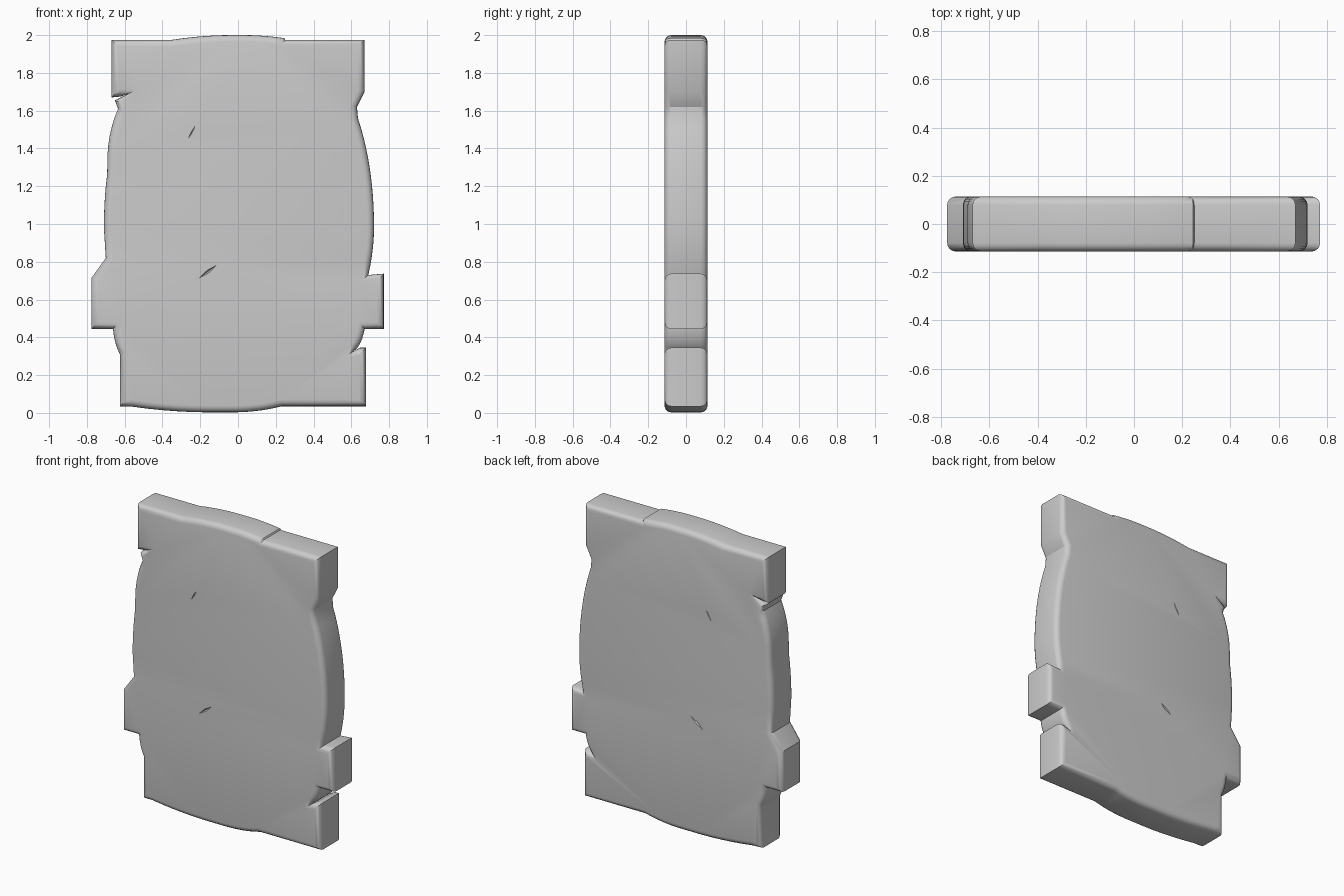
import bpy, bmesh, math
from mathutils import Vector

if "Cube" in bpy.data.objects:
    bpy.data.objects.remove(bpy.data.objects["Cube"])

HALF = 0.114      # half thickness
RIM = 0.035       # rounded rim radius
STEPS = 4


def curve(a, ctrl, b, n=8):
    """Quadratic curve points from a to b, both included."""
    a, c, b = Vector(a), Vector(ctrl), Vector(b)
    return [(1 - t) ** 2 * a + 2 * t * (1 - t) * c + t * t * b
            for t in (i / n for i in range(n + 1))]


def pts(*coords):
    return [Vector(c) for c in coords]


# Slab outline, clockwise seen from the front (x, z)
outline = (
    pts((-0.67, 1.975))
    + curve((-0.35, 1.975), (-0.19, 2.0), (-0.03, 2.0), 6)
    + curve((0.03, 2.0), (0.13, 2.0), (0.245, 1.984), 5)
    + pts((0.25, 1.975), (0.67, 1.975), (0.67, 1.70), (0.63, 1.62))
    + curve((0.635, 1.56), (0.715, 1.32), (0.72, 1.02), 9)
    + curve((0.72, 0.98), (0.72, 0.86), (0.69, 0.73), 5)
    + pts((0.772, 0.737), (0.772, 0.445), (0.67, 0.445))
    + curve((0.668, 0.43), (0.65, 0.35), (0.61, 0.325), 4)
    + pts((0.645, 0.345), (0.678, 0.345), (0.678, 0.035))
    + curve((0.23, 0.035), (0.10, 0.0), (-0.06, 0.003), 6)
    + curve((-0.1, 0.003), (-0.33, 0.0), (-0.56, 0.033), 6)
    + pts((-0.625, 0.035), (-0.625, 0.31))
    + curve((-0.63, 0.32), (-0.655, 0.37), (-0.662, 0.445), 4)
    + pts((-0.775, 0.445), (-0.775, 0.715), (-0.70, 0.82))
    + curve((-0.71, 0.98), (-0.71, 1.13), (-0.693, 1.26), 5)
    + curve((-0.69, 1.38), (-0.683, 1.50), (-0.635, 1.61), 6)
    + pts((-0.652, 1.655), (-0.58, 1.69), (-0.62, 1.675), (-0.67, 1.67))
)


def inset(loop, dist):
    """Move an outline inward, with the mitre length limited."""
    out = []
    for i, p in enumerate(loop):
        d0 = (p - loop[i - 1]).normalized()
        d1 = (loop[(i + 1) % len(loop)] - p).normalized()
        n0, n1 = Vector((d0.y, -d0.x)), Vector((d1.y, -d1.x))
        m = n0 + n1
        m = m.normalized() if m.length > 1e-4 else n0
        out.append(p + m * dist / max(m.dot(n0), 0.65))
    return out


# Slab body: rings following a rounded rim, capped front and back
angles = [i * math.pi / 2 / STEPS for i in range(STEPS + 1)]
profile = [(RIM * (1 - math.cos(a)), HALF - RIM + RIM * math.sin(a)) for a in angles]
rim = [(d, -y) for d, y in reversed(profile)] + profile
bm = bmesh.new()
rings = [[bm.verts.new((p.x, y, p.y)) for p in inset(outline, d)] for d, y in rim]
for r0, r1 in zip(rings, rings[1:]):
    for i in range(len(r0)):
        j = (i + 1) % len(r0)
        bm.faces.new((r0[i], r0[j], r1[j], r1[i]))
caps = [bm.faces.new(rings[0]), bm.faces.new(rings[-1])]
bmesh.ops.recalc_face_normals(bm, faces=bm.faces)
bmesh.ops.triangulate(bm, faces=caps)
mesh = bpy.data.meshes.new("stone_slab")
bm.to_mesh(mesh)
bm.free()
slab = bpy.data.objects.new("stone_slab", mesh)
bpy.context.collection.objects.link(slab)

# Scratches: thin wedge cutters on the front and back faces
bm = bmesh.new()
for a, b, width, depth in (((-0.21, 0.71), (-0.11, 0.785), 0.009, 0.02),
                           ((-0.27, 1.44), (-0.22, 1.53), 0.005, 0.008)):
    a, b = Vector(a), Vector(b)
    side = Vector((b.y - a.y, a.x - b.x)).normalized() * width
    mid = (a + b) / 2
    for s in (-1, 1):
        corners = [(p.x, s * (HALF + 0.005), p.y) for p in (a, mid + side, b, mid - side)]
        corners += [(p.x, s * (HALF - depth), p.y) for p in (a.lerp(b, 0.3), a.lerp(b, 0.7))]
        vs = [bm.verts.new(c) for c in corners]
        bmesh.ops.convex_hull(bm, input=vs)
bmesh.ops.recalc_face_normals(bm, faces=bm.faces)
cut_mesh = bpy.data.meshes.new("scratch_cutter")
bm.to_mesh(cut_mesh)
bm.free()
cutter = bpy.data.objects.new("scratch_cutter", cut_mesh)
bpy.context.collection.objects.link(cutter)
cutter.hide_render = True

mod = slab.modifiers.new("scratches", 'BOOLEAN')
mod.operation = 'DIFFERENCE'
mod.solver = 'EXACT'
mod.object = cutter
bpy.context.view_layer.objects.active = slab
slab.select_set(True)
bpy.ops.object.modifier_apply(modifier=mod.name)
bpy.data.objects.remove(cutter)
bpy.ops.object.shade_smooth_by_angle(angle=math.radians(30))
